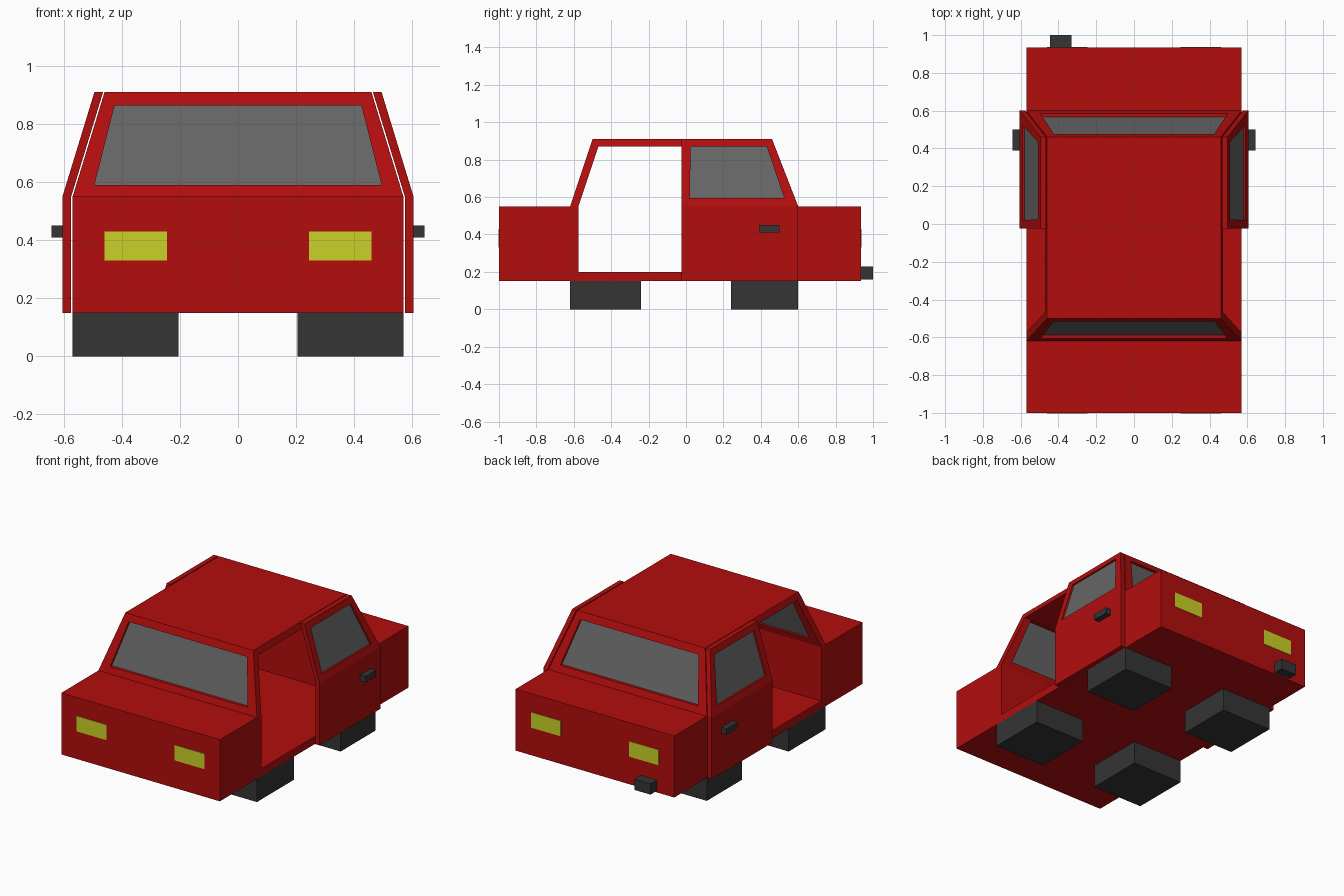
import bpy
import bmesh

if "Cube" in bpy.data.objects:
    bpy.data.objects.remove(bpy.data.objects["Cube"])


def material(name, rgb):
    m = bpy.data.materials.new(name)
    m.diffuse_color = (*rgb, 1)
    m.use_nodes = True
    m.node_tree.nodes["Principled BSDF"].inputs["Base Color"].default_value = m.diffuse_color
    return m


RED = material("red_paint", (0.45, 0.004, 0.004))
DARK = material("dark_rubber", (0.035, 0.035, 0.035))
GLASS = material("grey_glass", (0.13, 0.13, 0.13))
YELLOW = material("yellow_lamp", (0.6, 0.65, 0.02))


def build(name, verts, faces, mat):
    bm = bmesh.new()
    vs = [bm.verts.new(v) for v in verts]
    for f in faces:
        bm.faces.new([vs[i] for i in f])
    bmesh.ops.recalc_face_normals(bm, faces=bm.faces)
    mesh = bpy.data.meshes.new(name)
    bm.to_mesh(mesh)
    bm.free()
    mesh.materials.append(mat)
    ob = bpy.data.objects.new(name, mesh)
    bpy.context.collection.objects.link(ob)
    return ob


def shift(pts, d):
    return [tuple(a + b for a, b in zip(p, d)) for p in pts]


def slab(name, near, far, mat):
    """Solid between two matching quads."""
    faces = [(3, 2, 1, 0), (4, 5, 6, 7)]
    faces += [(i, (i + 1) % 4, (i + 1) % 4 + 4, i + 4) for i in range(4)]
    return build(name, near + far, faces, mat)


def rect(x0, x1, y0, y1, z):
    return [(x0, y0, z), (x1, y0, z), (x1, y1, z), (x0, y1, z)]


def box(name, x0, x1, y0, y1, z0, z1, mat):
    return slab(name, rect(x0, x1, y0, y1, z0), rect(x0, x1, y0, y1, z1), mat)


def window(name, outer, inner, depth, inset):
    """Red frame with thickness 'depth' and a glass pane set into it."""
    verts = outer + inner + shift(outer, depth) + shift(inner, depth)
    faces = []
    for i in range(4):
        j = (i + 1) % 4
        faces += [(i, j, j + 4, i + 4), (i + 8, j + 8, j + 12, i + 12),
                  (i, j, j + 8, i + 8), (i + 4, j + 4, j + 12, i + 12)]
    build(name + "_frame", verts, faces, RED)
    pane = shift(inner, [c * inset for c in depth])
    slab(name + "_glass", pane, shift(pane, [c * 0.25 for c in depth]), GLASS)


# Lower body
box("hood", -0.57, 0.57, -1.0, -0.575, 0.15, 0.55, RED)
box("floor_pan", -0.57, 0.57, -0.575, 0.555, 0.15, 0.2, RED)
box("trunk", -0.57, 0.57, 0.555, 0.935, 0.15, 0.55, RED)

# Roof panel
slab("roof", rect(-0.472, 0.472, -0.47, 0.43, 0.87),
     rect(-0.46, 0.46, -0.455, 0.415, 0.91), RED)


# Windshield and rear window
def end_quad(y_low, y_top, levels):
    (z0, w0), (z1, w1) = levels
    y = lambda z: y_low + (y_top - y_low) * (z - 0.55) / 0.36
    return [(-w0, y(z0), z0), (w0, y(z0), z0), (w1, y(z1), z1), (-w1, y(z1), z1)]


for name, y_low, y_top, d in (("windshield", -0.62, -0.5, 0.045),
                              ("rear_window", 0.6, 0.46, -0.045)):
    window(name, end_quad(y_low, y_top, ((0.55, 0.57), (0.91, 0.46))),
           end_quad(y_low, y_top, ((0.59, 0.495), (0.865, 0.425))), (0, d, 0), 0.4)

for s, side in ((1, "right"), (-1, "left")):
    # Side door with leaning upper half
    lean = lambda y, z: (s * (0.605 - 0.11 * (z - 0.55) / 0.36), y, z)
    xs = sorted((s * 0.575, s * 0.605))
    box(side + "_door_panel", *xs, -0.025, 0.6, 0.15, 0.55, RED)
    window(side + "_door",
           [lean(*p) for p in ((-0.025, 0.55), (0.6, 0.55), (0.46, 0.91), (-0.025, 0.91))],
           [lean(*p) for p in ((0.02, 0.595), (0.525, 0.595), (0.432, 0.87), (0.025, 0.87))],
           (-s * 0.03, 0, 0), 0.4)
    xs = sorted((s * 0.60, s * 0.643))
    box(side + "_door_handle", *xs, 0.39, 0.5, 0.41, 0.45, DARK)
    # Blocky wheels
    xs = sorted((s * 0.205, s * 0.57))
    box(side + "_front_wheel", *xs, -0.62, -0.24, 0, 0.15, DARK)
    box(side + "_rear_wheel", *xs, 0.24, 0.6, 0, 0.15, DARK)
    # Lamps
    xs = sorted((s * 0.245, s * 0.46))
    box(side + "_headlight", *xs, -1.002, -0.99, 0.33, 0.43, YELLOW)
    box(side + "_tail_light", *xs, 0.925, 0.937, 0.33, 0.43, YELLOW)

# Exhaust
box("exhaust_pipe", -0.445, -0.33, 0.92, 1.0, 0.16, 0.23, DARK)
